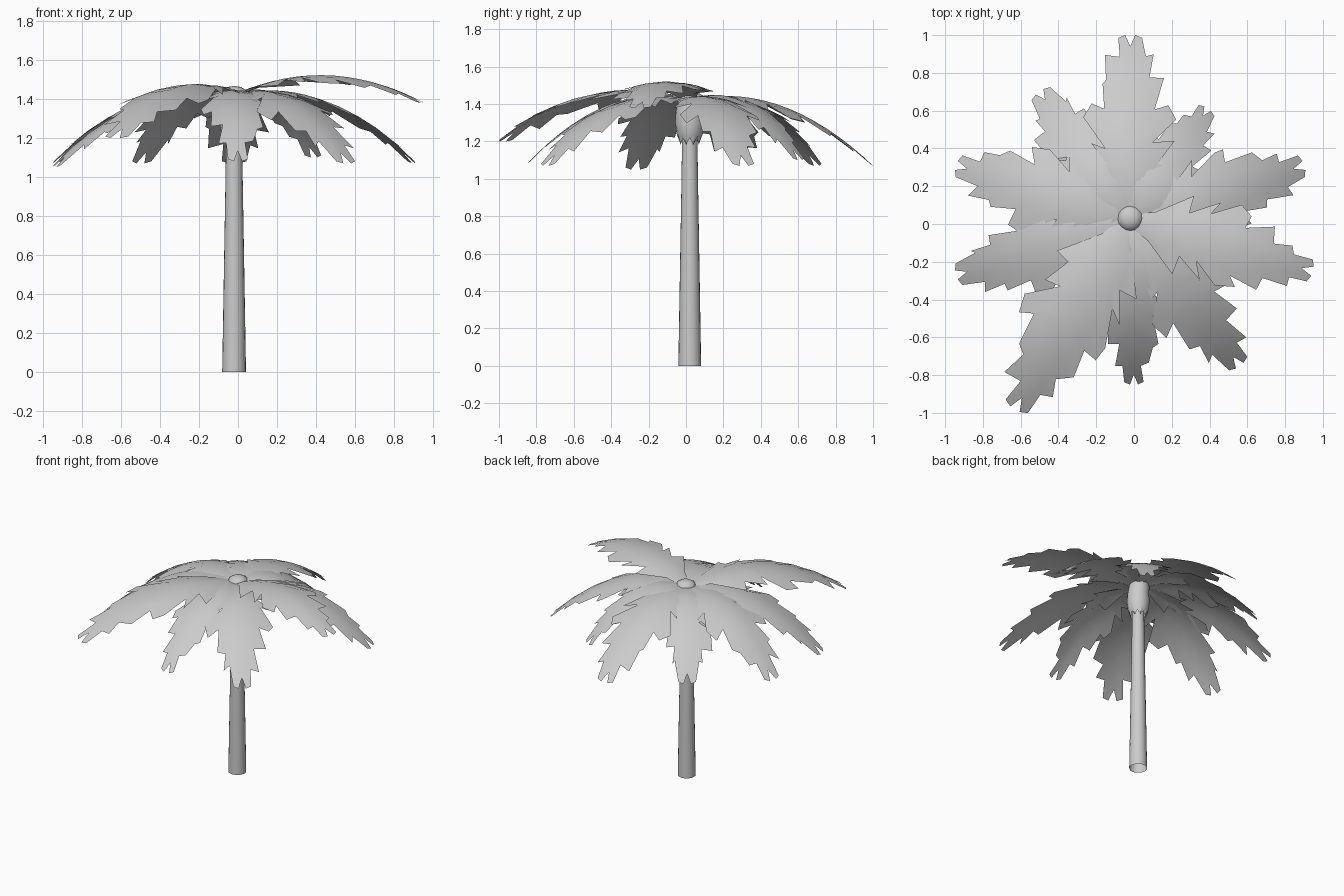
import bpy, math, random
from mathutils import Vector

if "Cube" in bpy.data.objects:
    bpy.data.objects.remove(bpy.data.objects["Cube"])

random.seed(4)
CX, CY = -0.02, 0.02


def make_object(name, verts, faces):
    mesh = bpy.data.meshes.new(name)
    mesh.from_pydata(verts, [], faces)
    mesh.update()
    obj = bpy.data.objects.new(name, mesh)
    bpy.context.collection.objects.link(obj)
    bpy.ops.object.select_all(action='DESELECT')
    obj.select_set(True)
    bpy.context.view_layer.objects.active = obj
    bpy.ops.object.shade_smooth_by_angle(angle=math.radians(40))
    return obj


def lathe(name, profile, sides, ragged=0.0):
    """Revolve (radius, z) pairs; ragged makes the lowest ring zigzag."""
    verts, faces = [], []
    for k, (r, z) in enumerate(profile):
        for i in range(sides):
            a = 2 * math.pi * i / sides
            dz = ragged * (-1) ** i if k == 0 else 0
            verts.append((CX + r * math.cos(a), CY + 0.01 * (z > 1.4) + r * math.sin(a), z + dz))
    for k in range(len(profile) - 1):
        for i in range(sides):
            j = (i + 1) % sides
            faces.append((k * sides + i, k * sides + j,
                          (k + 1) * sides + j, (k + 1) * sides + i))
    if profile[-1][0] > 0.005:
        faces.append(tuple((len(profile) - 1) * sides + i for i in range(sides)))
    return make_object(name, verts, faces)


# Tapered trunk, open at the foot
lathe("trunk", [(0.061, 0), (0.056, 0.3), (0.05, 0.65), (0.044, 1.0), (0.04, 1.3)], 20)

# Husk under the fronds and bud poking out on top
lathe("crown_husk", [(0.052, 1.2), (0.07, 1.24), (0.078, 1.3), (0.075, 1.36),
                     (0.07, 1.42), (0.06, 1.445), (0.035, 1.46), (0.01, 1.464)], 16, ragged=0.018)

# Torn frond edge: (fraction along the frond, half width)
EDGE = [(0.0, 0.03), (0.12, 0.08), (0.29, 0.215), (0.31, 0.13), (0.42, 0.21),
        (0.405, 0.13), (0.54, 0.225), (0.62, 0.205), (0.60, 0.14), (0.75, 0.155),
        (0.77, 0.105), (0.88, 0.115), (0.87, 0.065), (0.985, 0.06), (1.0, 0.025)]


def frond(index, tip_x, tip_y, tip_z, width=1.0, bend=-0.58):
    base = Vector((CX, CY))
    span = Vector((tip_x, tip_y)) - base
    side_dir = Vector((-span.y, span.x)).normalized()

    def point(t, w):
        p = base + span * t + side_dir * w
        z = 1.42 + (tip_z - 1.42 - bend) * t + bend * t * t - 0.7 * w * w - 0.03 * abs(w)
        return (p.x, p.y, z)

    n = len(EDGE)
    verts = [point(0.94 * i / (n - 1), 0) for i in range(n)]
    faces = []
    for s in (1, -1):
        start = len(verts)
        for i, (t, w) in enumerate(EDGE):
            if 2 < i < n - 2:
                t += random.uniform(-0.02, 0.02)
                w += random.uniform(-0.02, 0.02)
            w *= s * width
            tm = 0.94 * i / (n - 1)
            verts.append(point((t + tm) / 2, w / 2))
            verts.append(point(t, w))
        for i in range(n - 1):
            a, b = start + 2 * i, start + 2 * i + 2
            for f in ((i, i + 1, b, a), (a, b, b + 1, a + 1)):
                faces.append(f[::s])
    make_object(f"frond_{index}", verts, faces)


# Ten fronds: tip position, then optional width factor and bend
TIPS = [(-0.02, 1.0, 1.07, 1.05), (0.90, 0.31, 1.07), (0.945, -0.25, 1.38, 1.0, -0.48),
        (0.56, -0.75, 1.07), (0.0, -0.85, 1.08, 0.85), (-0.63, -0.98, 1.20, 1.15),
        (-0.94, -0.27, 1.05), (-0.94, 0.31, 1.07), (-0.50, 0.70, 1.07),
        (0.39, 0.61, 1.10, 0.85)]
for k, tip in enumerate(TIPS):
    frond(k + 1, *tip)
